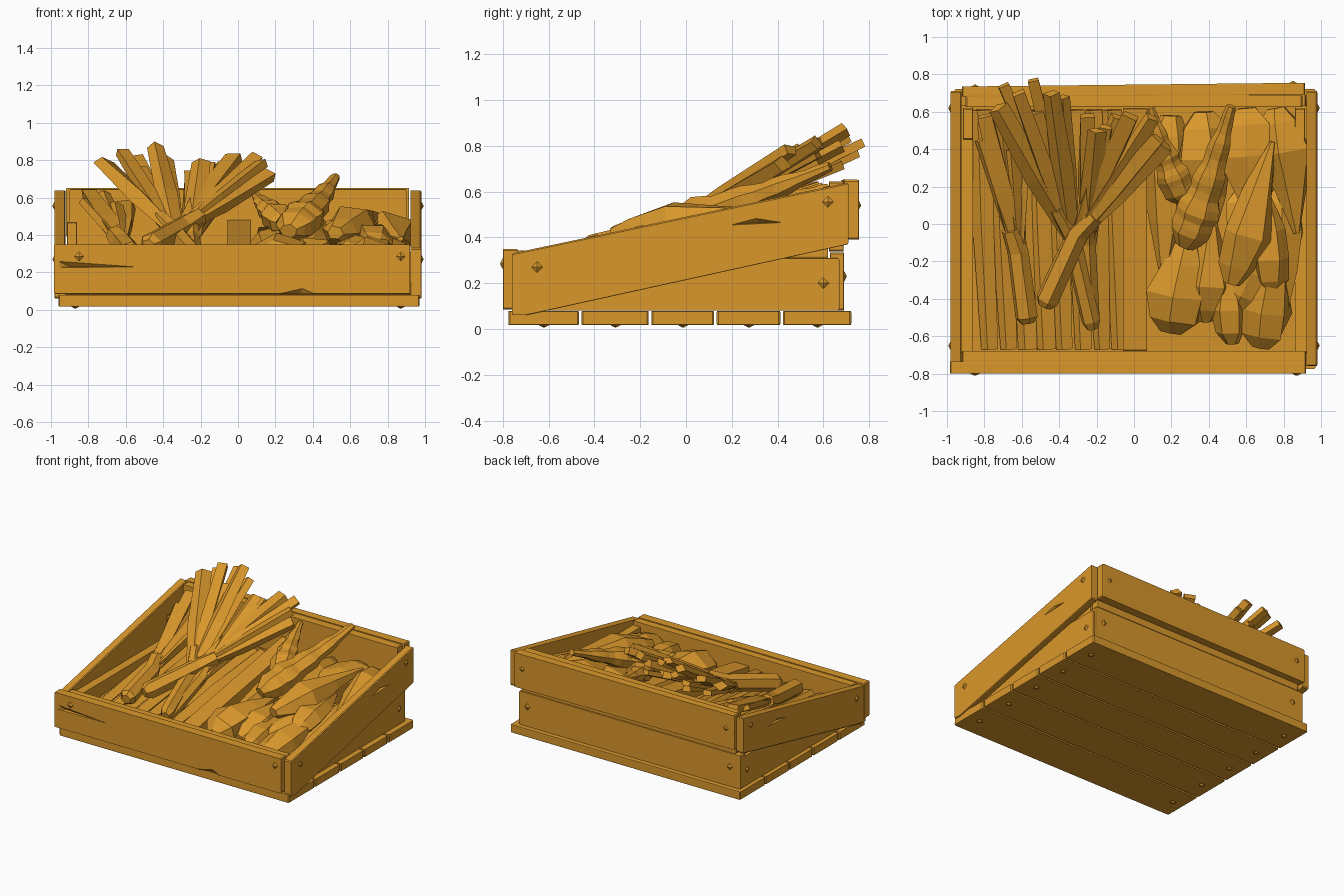
import bpy, bmesh, math, random
from mathutils import Vector

random.seed(4)
if "Cube" in bpy.data.objects:
    bpy.data.objects.remove(bpy.data.objects["Cube"])

COLOR = (0.7, 0.312, 0.025, 1)
wood = bpy.data.materials.new("warm ochre")
wood.use_nodes = True
wood.diffuse_color = COLOR
wood.node_tree.nodes["Principled BSDF"].inputs["Base Color"].default_value = COLOR


def finish(name, bm):
    bmesh.ops.recalc_face_normals(bm, faces=bm.faces)
    mesh = bpy.data.meshes.new(name)
    bm.to_mesh(mesh)
    bm.free()
    mesh.materials.append(wood)
    ob = bpy.data.objects.new(name, mesh)
    bpy.context.collection.objects.link(ob)
    return ob


def hull(name, points):
    bm = bmesh.new()
    for p in points:
        bm.verts.new(p)
    bmesh.ops.convex_hull(bm, input=bm.verts)
    return finish(name, bm)


def chamfer(ob):
    mod = ob.modifiers.new("chamfer", "BEVEL")
    mod.width = 0.006
    mod.segments = 1
    return ob


def board(name, x, y, z):
    """Rectangular plank with softened edges."""
    return chamfer(hull(name, [(a, b, c) for a in x for b in y for c in z]))


def side_board(name, x, profile):
    """Plank with a profile in the side plane."""
    return chamfer(hull(name, [(a, y, z) for a in x for y, z in profile]))


def carve(ob, points):
    """Cut a splinter-shaped notch."""
    cutter = hull("cutter", points)
    cutter.hide_render = True
    mod = ob.modifiers.new("notch", "BOOLEAN")
    mod.operation = "DIFFERENCE"
    mod.object = cutter
    mod.solver = "EXACT"
    bpy.context.view_layer.objects.active = ob
    for m in list(ob.modifiers):
        bpy.ops.object.modifier_apply(modifier=m.name)
    bpy.data.objects.remove(cutter)


def nail(pos, direction):
    bm = bmesh.new()
    bmesh.ops.create_cone(bm, cap_ends=True, segments=4, radius1=0.03, radius2=0.004, depth=0.014)
    ob = finish("nail", bm)
    ob.location = pos
    ob.rotation_euler = Vector(direction).to_track_quat("Z", "Y").to_euler()


def tube(name, points, radii, sides=5, flat=1.0, jitter=0.0, turn=0.3):
    """Faceted stalk or root following a path; flat squashes it vertically."""
    pts = [Vector(p) for p in points]
    bm = bmesh.new()
    rings = []
    for i, p in enumerate(pts):
        d = (pts[min(i + 1, len(pts) - 1)] - pts[max(i - 1, 0)]).normalized()
        u = d.cross(Vector((0, 0, 1))).normalized()
        v = u.cross(d)
        ring = []
        for k in range(sides):
            a = math.tau * k / sides + turn
            r = radii[i] * (1 + random.uniform(-jitter, jitter))
            ring.append(bm.verts.new(p + u * math.cos(a) * r + v * math.sin(a) * r * flat))
        rings.append(ring)
    for a, b in zip(rings, rings[1:]):
        for k in range(sides):
            j = (k + 1) % sides
            bm.faces.new((a[k], a[j], b[j], b[k]))
    bm.faces.new(rings[0])
    bm.faces.new(rings[-1])
    return finish(name, bm)


def lump(name, start, end, r, flat=0.8, sides=6):
    """Angular vegetable, blunt at the start and pointed at the end."""
    a, b = Vector(start), Vector(end)
    steps = ((0, 0.35), (0.12, 0.8), (0.35, 1), (0.65, 0.65), (1, 0.12))
    tube(name, [a.lerp(b, t) for t, _ in steps], [r * s for _, s in steps],
         sides, flat, 0.18, random.random())


# Floor slats, with a splinter broken off the front one
edges = [-0.78, -0.46, -0.155, 0.13, 0.42, 0.73]
for i, (a, b) in enumerate(zip(edges, edges[1:])):
    slat = board("floor_slat", (-0.96, 0.97), (a + 0.004, b - 0.008), (0.018, 0.078))
    for x in (-0.87, 0.87):
        nail((x, (a + b) / 2, 0.014), (0, 0, -1))
    if i == 0:
        carve(slat, [(0.25, -0.85, 0.09), (0.97, -0.85, 0.09), (0.7, -0.85, 0.045), (0.6, -0.755, 0.09)])

# Front planks
front = board("front_board", (-0.985, 0.92), (-0.8, -0.735), (0.085, 0.35))
carve(front, [(-0.98, -0.81, 0.27), (-0.98, -0.81, 0.225), (-0.4, -0.81, 0.228), (-0.9, -0.775, 0.23)])
carve(front, [(0.15, -0.81, 0.08), (0.35, -0.81, 0.125), (0.45, -0.81, 0.08), (0.33, -0.77, 0.08)])
board("front_liner", (-0.92, 0.92), (-0.735, -0.68), (0.08, 0.343))
for x in (-0.85, 0.87):
    nail((x, -0.804, 0.285), (0, -1, 0))

# Back planks, the upper one slightly askew
board("back_lower_board", (-0.94, 0.92), (0.63, 0.69), (0.08, 0.335))
chamfer(hull("back_upper_board", [(x, y, z) for x, y in ((-0.92, 0.68), (-0.92, 0.735), (0.915, 0.69), (0.915, 0.755))
                                  for z in (0.39, 0.652)]))
board("back_liner", (-0.9, 0.9), (0.625, 0.688), (0.338, 0.645))
for x in (-0.85, 0.85):
    nail((x, 0.694, 0.23), (0, 1, 0))
    nail((x, 0.747 + x * 0.011, 0.54), (0, 1, 0))

# Sloping sides over level lower boards, mirrored
for s in (-1, 1):
    side = side_board("side_sloped_board", (s * 0.922, s * 0.98),
                      [(-0.76, 0.06), (-0.76, 0.33), (0.71, 0.64), (0.71, 0.37), (-0.7, 0.06)])
    carve(side, [(s * 0.99, 0.15, 0.45), (s * 0.99, 0.3, 0.49), (s * 0.99, 0.46, 0.465), (s * 0.955, 0.32, 0.465)])
    board("side_lower_board", (s * 0.86, s * 0.935), (-0.69, 0.67), (0.08, 0.31))
    board("side_cleat", (s * 0.86, s * 0.915), (0.45, 0.62), (0.31, 0.47))
    for y, z in ((-0.65, 0.27), (0.62, 0.555)):
        nail((s * 0.984, y, z), (s, 0, 0))
    nail((s * 0.939, 0.6, 0.2), (s, 0, 0))

# Inner tray and divider
side_board("tray", (-0.87, 0.87), [(-0.69, 0.14), (-0.69, 0.18), (0.64, 0.29), (0.64, 0.25)])
side_board("divider", (-0.06, 0.07), [(-0.68, 0.12), (-0.68, 0.26), (0.62, 0.48), (0.62, 0.2)])

# Stalks lying on the tray
for i in range(8):
    x = -0.8 + i * 0.1
    tube("lower_stalk", [(x + 0.03, -0.67, 0.2), (x, 0, 0.26), (x - 0.02, 0.61, 0.31)],
         [0.05, 0.06, 0.06], 4, 0.6, 0.15)


def leek(base, neck, tips, r):
    """Shank splitting into a fan of broad leaves."""
    b, n = Vector(base), Vector(neck)
    tube("leek_shank", [b, b.lerp(n, 0.08), n, n.lerp(Vector(tips[0]), 0.2)], [r * 0.6, r, r * 0.95, r * 0.8], 6)
    for tip in tips:
        t = Vector(tip)
        w = random.uniform(0.042, 0.064)
        tube("leek_leaf", [n.lerp(t, -0.1), n.lerp(t, 0.45), t], [0.038, w, w * 0.85], 4, 0.65, 0.22, random.random())


leek((-0.57, -0.53, 0.3), (-0.62, -0.15, 0.36),
     [(-0.82, 0.45, 0.58), (-0.72, 0.6, 0.62), (-0.79, 0.58, 0.62), (-0.6, 0.6, 0.56), (-0.66, 0.4, 0.56)], 0.062)
leek((-0.22, -0.56, 0.28), (-0.34, -0.05, 0.42),
     [(-0.73, 0.62, 0.79), (-0.7, 0.74, 0.77), (-0.62, 0.7, 0.84), (-0.54, 0.77, 0.81), (-0.44, 0.7, 0.87),
      (-0.38, 0.68, 0.8), (-0.52, 0.6, 0.75), (-0.48, 0.68, 0.72)], 0.052)
leek((-0.48, -0.44, 0.34), (-0.3, -0.05, 0.44),
     [(0.17, 0.42, 0.72), (0.13, 0.46, 0.78), (0.1, 0.57, 0.81), (-0.02, 0.58, 0.81), (-0.08, 0.57, 0.77)], 0.064)
leek((-0.23, -0.54, 0.25), (-0.25, -0.1, 0.38),
     [(-0.2, 0.5, 0.79), (-0.15, 0.52, 0.77), (-0.25, 0.58, 0.72), (-0.05, 0.55, 0.68), (-0.12, 0.45, 0.66)], 0.05)


def ringed_root(path, r):
    """Tapered root with raised rings."""
    pts, radii = [], []
    a, m, b = map(Vector, path)
    n = 19
    for i in range(n):
        t = i / (n - 1)
        pts.append(a.lerp(m, t).lerp(m.lerp(b, t), t))
        taper = min(1, 0.35 + t * 3.5) * (1.02 - 0.85 * t)
        radii.append(r * taper * (1.12 if i % 4 in (1, 2) else 0.98))
    tube("ringed_root", pts, radii, 7, 0.8, 0.05)


ringed_root([(0.27, -0.12, 0.42), (0.4, 0.2, 0.53), (0.52, 0.63, 0.71)], 0.14)
ringed_root([(0.27, 0.12, 0.45), (0.16, 0.35, 0.53), (0.09, 0.62, 0.62)], 0.11)

# Angular vegetables: start, tip, radius
for start, end, r in (
        ((0.2, -0.58, 0.25), (0.3, 0.0, 0.34), 0.16),
        ((0.38, -0.52, 0.25), (0.42, 0.05, 0.36), 0.12),
        ((0.52, -0.64, 0.25), (0.5, -0.1, 0.34), 0.1),
        ((0.68, -0.66, 0.24), (0.76, -0.1, 0.36), 0.14),
        ((0.52, -0.32, 0.41), (0.74, 0.44, 0.51), 0.13),
        ((0.74, -0.36, 0.34), (0.72, 0.15, 0.43), 0.11),
        ((0.76, 0.62, 0.4), (0.87, -0.05, 0.38), 0.15),
        ((0.6, 0.62, 0.42), (0.66, -0.1, 0.38), 0.17),
        ((0.37, 0.6, 0.4), (0.4, -0.1, 0.34), 0.17),
        ((0.2, 0.58, 0.36), (0.16, -0.3, 0.3), 0.15),
        ((0.79, 0.2, 0.32), (0.8, -0.5, 0.28), 0.12),
        ((0.6, 0.2, 0.3), (0.62, -0.5, 0.28), 0.14),
        ((0.55, -0.45, 0.3), (0.8, 0.1, 0.38), 0.1)):
    lump("vegetable", start, end, r)
